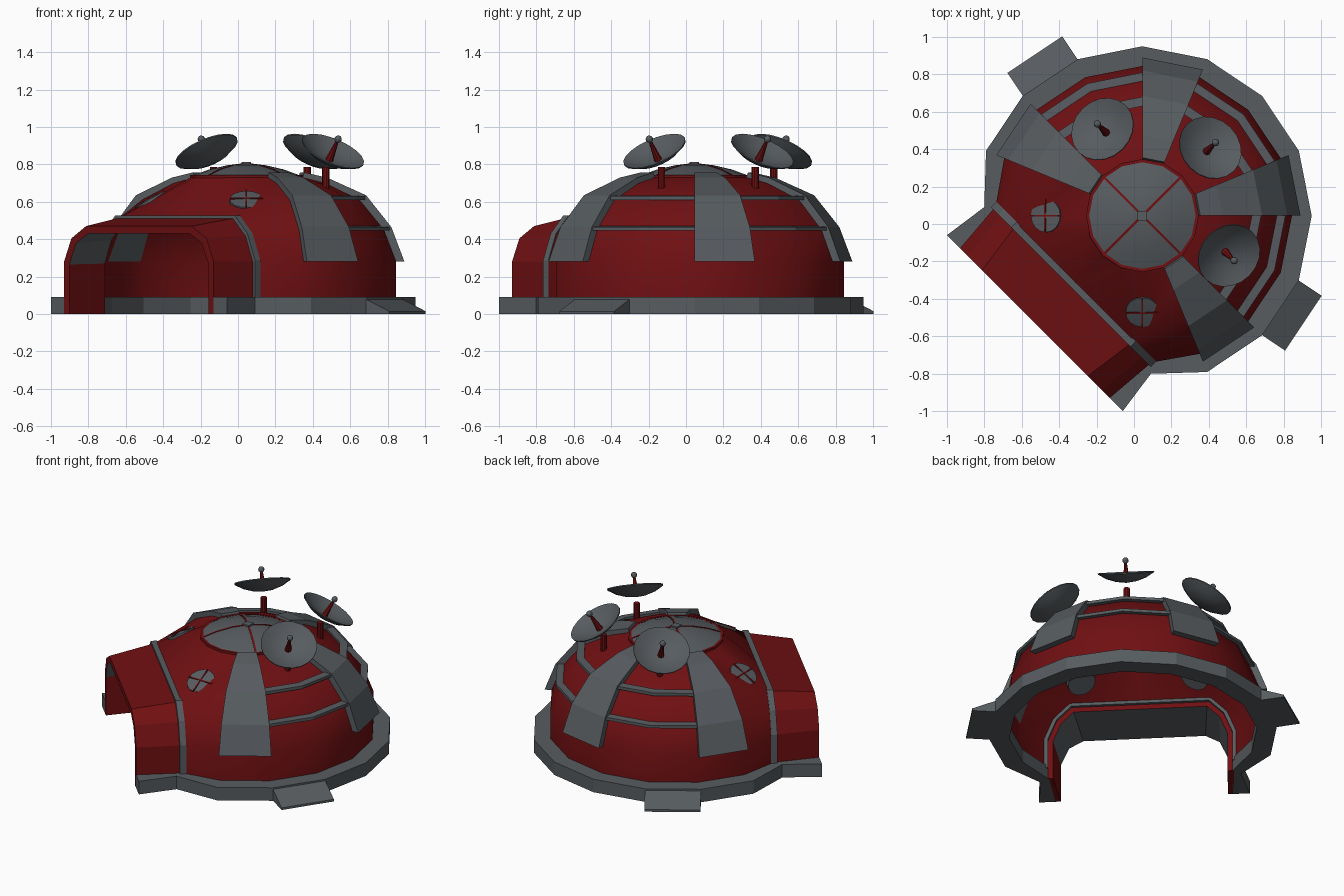
import bpy, bmesh, math
from math import sin, cos, pi, radians
from mathutils import Matrix, Vector

if "Cube" in bpy.data.objects:
    bpy.data.objects.remove(bpy.data.objects["Cube"])

# Whole building is laid out with its entrance toward -y, then turned 45 degrees
ROOT = Matrix.Translation((0.045, 0.045, 0)) @ Matrix.Rotation(radians(-45), 4, 'Z')
STEP = 22.5


def material(name, rgb):
    m = bpy.data.materials.new(name)
    m.diffuse_color = (*rgb, 1)
    m.use_nodes = True
    m.node_tree.nodes["Principled BSDF"].inputs["Base Color"].default_value = m.diffuse_color
    return m


RED = material("dark red", (0.16, 0.005, 0.006))
GREY = material("slate grey", (0.095, 0.107, 0.117))


def finish(name, bm, mats, smooth=False):
    bmesh.ops.remove_doubles(bm, verts=bm.verts, dist=1e-5)
    bmesh.ops.recalc_face_normals(bm, faces=bm.faces)
    bm.transform(ROOT)
    me = bpy.data.meshes.new(name)
    bm.to_mesh(me)
    bm.free()
    ob = bpy.data.objects.new(name, me)
    bpy.context.collection.objects.link(ob)
    for m in mats:
        me.materials.append(m)
    if smooth:
        bpy.ops.object.select_all(action='DESELECT')
        ob.select_set(True)
        bpy.context.view_layer.objects.active = ob
        bpy.ops.object.shade_smooth_by_angle(angle=radians(32))
    return ob


def loft(name, sections, mats, rule=None):
    """Solid through a row of equal cross-sections; rule(i, j) picks a face material."""
    bm = bmesh.new()
    rows = [[bm.verts.new(p) for p in s] for s in sections]
    n = len(rows[0])
    for i, (a, b) in enumerate(zip(rows, rows[1:])):
        for j in range(n):
            k = (j + 1) % n
            f = bm.faces.new((a[j], a[k], b[k], b[j]))
            f.material_index = rule(i, j) if rule else 0
    bm.faces.new(rows[0])
    bm.faces.new(rows[-1][::-1])
    return finish(name, bm, mats)


def lathe(name, profile, segs, mat, place=Matrix(), smooth=True):
    bm = bmesh.new()
    rows = [[bm.verts.new((r * cos(2 * pi * i / segs), r * sin(2 * pi * i / segs), z))
             for r, z in profile] for i in range(segs)]
    for i in range(segs):
        a, b = rows[i], rows[(i + 1) % segs]
        for j in range(len(profile) - 1):
            loop = [a[j], b[j], b[j + 1], a[j + 1]]
            if profile[j][0] == 0:
                loop.pop(1)
            elif profile[j + 1][0] == 0:
                loop.pop(2)
            bm.faces.new(loop)
    bm.transform(place)
    return finish(name, bm, [mat], smooth)


def box(name, size, mat, place):
    bm = bmesh.new()
    bmesh.ops.create_cube(bm, size=1, matrix=place @ Matrix.Diagonal((*size, 1)))
    return finish(name, bm, [mat])


def polar(r, deg, z):
    return Vector((r * cos(radians(deg)), r * sin(radians(deg)), z))


def mirrored(half):
    """Arch from the right foot over the top to the left foot."""
    return half + [(-u, z) for u, z in reversed(half)]


DOME = [(0.80, 0.08), (0.80, 0.28), (0.735, 0.45), (0.605, 0.61), (0.42, 0.70), (0.30, 0.73)]
RIB_OUT = [(0.845, 0.28), (0.775, 0.465), (0.64, 0.635), (0.43, 0.73), (0.31, 0.757)]
RIBS = (-STEP, 2 * STEP, 5 * STEP, 8 * STEP)
ARCH_BACK = [(0.59, 0.0), (0.59, 0.28), (0.534, 0.42), (0.44, 0.515)]
ARCH_FRONT = [(0.566, 0.0), (0.566, 0.28), (0.51, 0.405), (0.40, 0.47)]
IN_BACK = [(0.55, 0.0), (0.55, 0.27), (0.50, 0.395), (0.42, 0.475)]
IN_FRONT = [(0.526, 0.0), (0.526, 0.265), (0.475, 0.38), (0.385, 0.43)]
Y_BACK, Y_FRONT = -0.52, -0.813

# Dome shell: sixteen-sided at the back, blended into the entrance arch at the front
bm = bmesh.new()


def face(*pts):
    bm.faces.new([bm.verts.new(p) for p in pts])


for c in range(-1, 9):
    a0, a1 = c * STEP, (c + 1) * STEP
    for k, ((r0, z0), (r1, z1)) in enumerate(zip(DOME, DOME[1:])):
        if a0 in RIBS and k > 0:
            continue
        face(polar(r0, a0, z0), polar(r0, a1, z0), polar(r1, a1, z1), polar(r1, a0, z1))
for s in (1, -1):
    flip = Matrix.Diagonal((s, 1, 1))
    P = [flip @ polar(r, -STEP, z) for r, z in DOME]
    A = [flip @ Vector((u, Y_BACK, max(z, 0.08))) for u, z in ARCH_BACK]
    C = [flip @ polar(0.30, -STEP * k, 0.73) for k in (2, 3, 4)]
    mid = Vector((0, Y_BACK, ARCH_BACK[3][1]))
    for k in range(3):
        face(P[k], A[k], A[k + 1], P[k + 1])
    for tri in ((A[3], P[4], P[3]), (A[3], P[5], P[4]), (A[3], C[0], P[5]),
                (A[3], C[1], C[0]), (A[3], mid, C[1]), (mid, C[2], C[1])):
        face(*tri)
finish("dome_shell", bm, [RED], True)

# Broad ribs filling four columns of the dome
for n, a in enumerate(RIBS):
    loft(f"rib_{n + 1}", [[polar(ri, a, zi), polar(ri, a + STEP, zi),
                           polar(ro, a + STEP, zo), polar(ro, a, zo)]
                          for (ri, zi), (ro, zo) in zip(DOME[1:], RIB_OUT)], [GREY])

# Thin trim bands between the ribs
for n, a in enumerate((0, 3 * STEP, 6 * STEP)):
    for label, r, z in (("lower", 0.735, 0.458), ("upper", 0.605, 0.622)):
        loft(f"{label}_band_{n + 1}",
             [[polar(r - 0.02, a + k * STEP, z - 0.012), polar(r + 0.03, a + k * STEP, z - 0.012),
               polar(r + 0.03, a + k * STEP, z + 0.008), polar(r - 0.02, a + k * STEP, z + 0.012)]
              for k in range(3)], [GREY])

# Entrance porch: red outside and jambs, grey ceiling
loft("porch", [[(ob[0], Y_BACK, ob[1]), (of[0], Y_FRONT, of[1]),
                (nf[0], Y_FRONT, nf[1]), (nb[0], Y_BACK, nb[1])]
               for ob, of, nb, nf in zip(*map(mirrored, (ARCH_BACK, ARCH_FRONT, IN_BACK, IN_FRONT)))],
     [RED, GREY], lambda i, j: 1 if j == 2 and 1 <= i <= 5 else 0)

# Trim arch where porch and dome meet
loft("arch_trim", [[(u * s, y, max(z, 0.07) * t)
                    for s, t, y in ((0.985, 0.985, -0.50), (1.025, 1.025, -0.50),
                                    (1.025, 1.025, -0.54), (0.985, 0.985, -0.54))]
                   for u, z in mirrored(ARCH_BACK)], [GREY])

# Foundation ring, open under the entrance
outer = [polar(0.905, k * STEP, 0) for k in range(-1, 10)]
inner = [polar(0.78, k * STEP, 0) for k in range(-1, 10)]
outer = ([Vector((0.665, Y_FRONT, 0)), Vector((0.63, -0.566, 0))] + outer
         + [Vector((-0.63, -0.566, 0)), Vector((-0.665, Y_FRONT, 0))])
inner = ([Vector((0.56, Y_FRONT, 0)), Vector((0.575, -0.53, 0))] + inner
         + [Vector((-0.575, -0.53, 0)), Vector((-0.56, Y_FRONT, 0))])
UP = Vector((0, 0, 0.09))
loft("foundation", [[o, o + UP, i + UP, i] for o, i in zip(outer, inner)], [GREY])

# Side ramps
for n, a in enumerate((0.5 * STEP, 7.5 * STEP)):
    out, side = polar(1, a, 0), polar(0.176, a + 90, 0)
    loft(f"ramp_{n + 1}", [[out * 0.86 + s * side, out * 1.035 + s * side,
                            out * 1.035 + s * side + Vector((0, 0, 0.015)),
                            out * 0.885 + s * side + Vector((0, 0, 0.08)),
                            out * 0.86 + s * side + Vector((0, 0, 0.08))] for s in (-1, 1)], [GREY])

# Skylight with rim, cross bars and hub
lathe("skylight", [(0.29, 0.72), (0.29, 0.74), (0.20, 0.773), (0.10, 0.796), (0, 0.805)], 16, GREY)
lathe("skylight_rim", [(0.285, 0.72), (0.302, 0.72), (0.302, 0.744), (0.285, 0.744)], 16, RED, smooth=False)
for k in range(4):
    loft(f"skylight_bar_{k + 1}",
         [[Matrix.Rotation(k * pi / 2, 3, 'Z') @ Vector((r, w, z + h))
           for w, h in ((-0.006, -0.01), (0.006, -0.01), (0.006, 0.003), (-0.006, 0.003))]
          for r, z in ((0.02, 0.803), (0.10, 0.796), (0.20, 0.773), (0.287, 0.741))], [RED])
box("skylight_hub", (0.05, 0.05, 0.02), GREY,
    Matrix.Translation((0, 0, 0.803)) @ Matrix.Rotation(pi / 4, 4, 'Z'))

# Round windows either side of the entrance
for n, a in enumerate((-45, -135)):
    place = (Matrix.Translation(polar(0.515, a, 0.609)) @ Matrix.Rotation(radians(a), 4, 'Z')
             @ Matrix.Rotation(radians(29.4), 4, 'Y'))
    lathe(f"window_{n + 1}", [(0, -0.03), (0.09, -0.03), (0.09, 0.006), (0, 0.012)], 16, GREY, place)
    box(f"window_{n + 1}_bar_a", (0.178, 0.008, 0.008), RED, place @ Matrix.Translation((0, 0, 0.01)))
    box(f"window_{n + 1}_bar_b", (0.008, 0.178, 0.008), RED, place @ Matrix.Translation((0, 0, 0.01)))

# Dish antennas: post, bowl, feed cone and tip, each tilted outward
BOWL = [(0, 0), (0.065, 0.008), (0.125, 0.028), (0.178, 0.06)]
BOWL += [(r, z + 0.007) for r, z in reversed(BOWL)]
for n, (a, facing) in enumerate(((STEP, 0), (90, 90), (180 - STEP, 180))):
    foot = polar(0.46, a, 0)
    lathe(f"dish_post_{n + 1}", [(0, 0.63), (0.02, 0.63), (0.02, 0.785), (0, 0.785)], 10, RED,
          Matrix.Translation(foot))
    place = (Matrix.Translation(foot + polar(0.02, facing, 0.815))
             @ Matrix.Rotation(radians(facing), 4, 'Z') @ Matrix.Rotation(radians(31), 4, 'Y'))
    lathe(f"dish_{n + 1}", BOWL, 20, GREY, place)
    lathe(f"dish_feed_{n + 1}", [(0, 0.0), (0.022, 0.005), (0.008, 0.13), (0, 0.13)], 8, RED, place)
    lathe(f"dish_tip_{n + 1}", [(0.02 * sin(pi * k / 6) if 0 < k < 6 else 0, 0.14 - 0.02 * cos(pi * k / 6))
                                for k in range(7)], 10, GREY, place)
